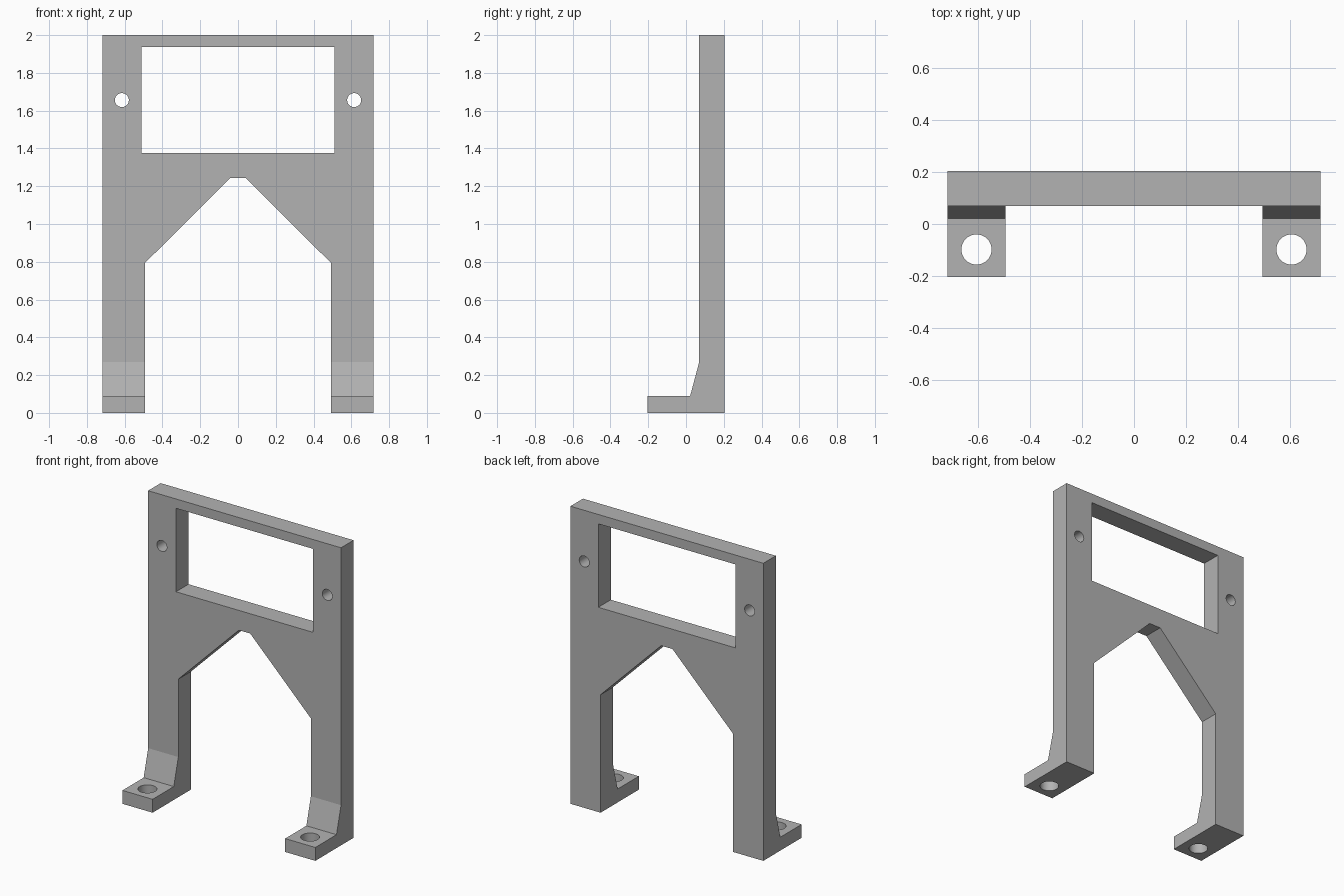
import bpy
import bmesh
from math import pi
from mathutils import Matrix, Vector

cube = bpy.data.objects.get("Cube")
if cube:
    bpy.data.objects.remove(cube, do_unlink=True)

HALF_W, HALF_D = 0.717, 0.203

grey = bpy.data.materials.new("mid_grey")
grey.use_nodes = True
colour = (0.45, 0.45, 0.45, 1)
grey.diffuse_color = colour
grey.node_tree.nodes["Principled BSDF"].inputs["Base Color"].default_value = colour


def finish(name, bm):
    bmesh.ops.recalc_face_normals(bm, faces=bm.faces)
    mesh = bpy.data.meshes.new(name)
    bm.to_mesh(mesh)
    bm.free()
    mesh.materials.append(grey)
    obj = bpy.data.objects.new(name, mesh)
    bpy.context.collection.objects.link(obj)
    return obj


def prism(name, points, push):
    """Extrude a closed outline along a vector."""
    bm = bmesh.new()
    face = bm.faces.new([bm.verts.new(p) for p in points])
    new = bmesh.ops.extrude_face_region(bm, geom=[face], use_keep_orig=True)["geom"]
    bmesh.ops.translate(bm, vec=push, verts=[v for v in new if isinstance(v, bmesh.types.BMVert)])
    return finish(name, bm)


def drill(name, centre, radius, axis):
    bm = bmesh.new()
    turn = Matrix.Rotation(pi / 2, 4, "X") if axis == "Y" else Matrix.Identity(4)
    bmesh.ops.create_cone(bm, cap_ends=True, segments=48, radius1=radius, radius2=radius,
                          depth=0.5, matrix=Matrix.Translation(centre) @ turn)
    return finish(name, bm)


# Side profile: upright plate, sloped gusset and foot, swept over the full width
profile = [(-HALF_D, 0), (HALF_D, 0), (HALF_D, 2), (0.07, 2),
           (0.07, 0.27), (0.022, 0.09), (-HALF_D, 0.09)]
bracket = prism("bracket", [(-HALF_W, y, z) for y, z in profile], Vector((2 * HALF_W, 0, 0)))

# Arch between the legs, and the rectangular window above it
half_arch = [(0.493, -0.1), (0.493, 0.793), (0.042, 1.243)]
arch = half_arch + [(-x, z) for x, z in reversed(half_arch)]
window = [(-0.51, 1.376), (0.51, 1.376), (0.51, 1.937), (-0.51, 1.937)]
cutters = [prism(name, [(x, -0.5, z) for x, z in outline], Vector((0, 1, 0)))
           for name, outline in (("arch_cutter", arch), ("window_cutter", window))]

# Screw holes through the upright and the feet
for side, x in (("left", 1), ("right", -1)):
    cutters.append(drill(side + "_upper_hole_cutter", (x * 0.615, 0.137, 1.656), 0.037, "Y"))
    cutters.append(drill(side + "_foot_hole_cutter", (x * 0.605, -0.098, 0), 0.058, "Z"))

for cutter in cutters:
    cutter.hide_render = True
    cutter.hide_set(True)
    cut = bracket.modifiers.new(cutter.name, "BOOLEAN")
    cut.operation = "DIFFERENCE"
    cut.solver = "EXACT"
    cut.object = cutter

# Apply the cuts, then smooth only the round hole walls
bpy.context.view_layer.objects.active = bracket
bracket.select_set(True)
for cut in list(bracket.modifiers):
    bpy.ops.object.modifier_apply(modifier=cut.name)
for cutter in cutters:
    bpy.data.objects.remove(cutter, do_unlink=True)
bpy.ops.object.shade_smooth_by_angle(angle=pi / 18)
